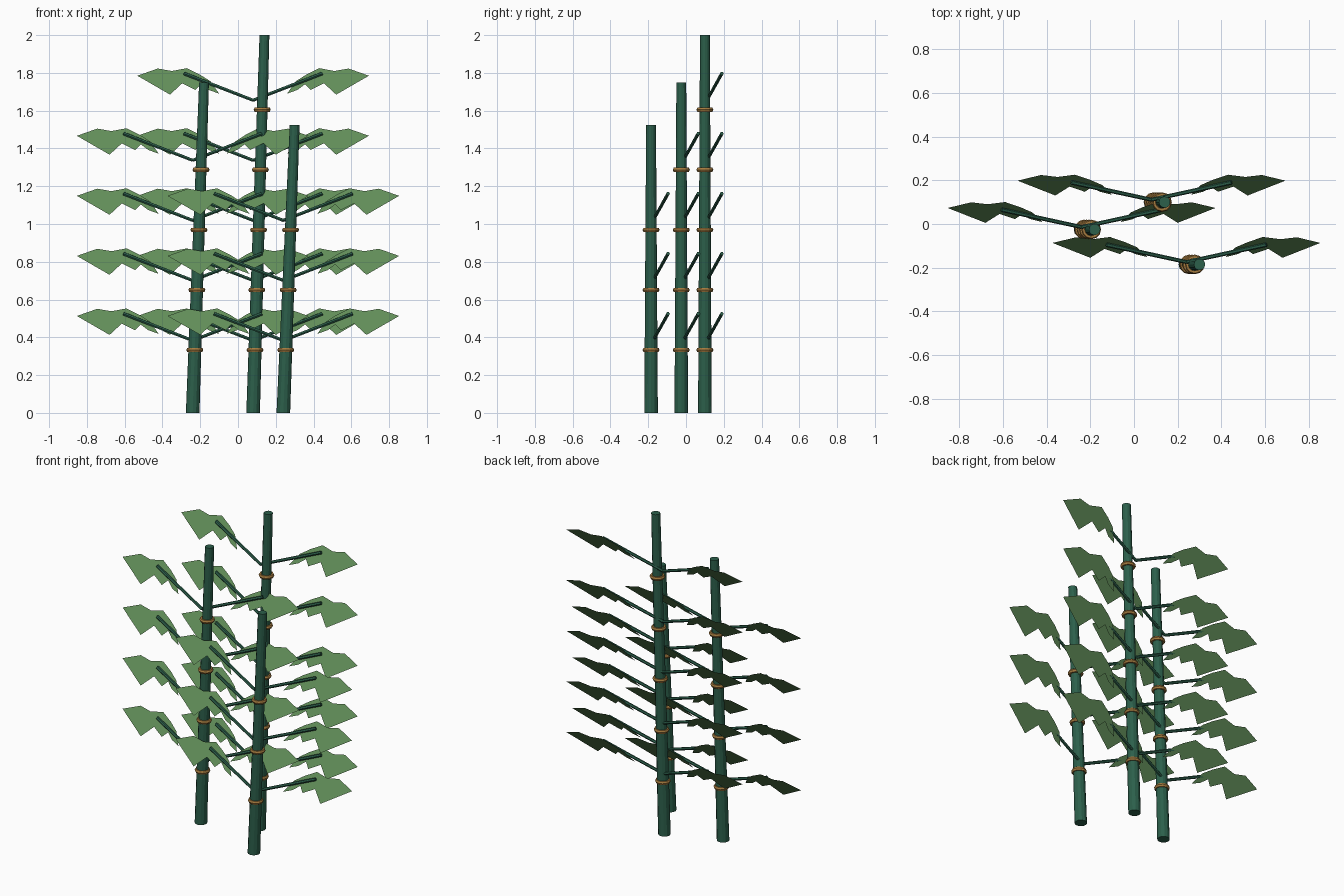
import bpy, bmesh
from mathutils import Vector, Matrix
from math import cos, sin, tau

if "Cube" in bpy.data.objects:
    bpy.data.objects.remove(bpy.data.objects["Cube"])


def material(name, rgb):
    m = bpy.data.materials.new(name)
    m.diffuse_color = (*rgb, 1)
    m.use_nodes = True
    m.node_tree.nodes["Principled BSDF"].inputs["Base Color"].default_value = m.diffuse_color
    return m


STALK = material("stalk_green", (0.025, 0.115, 0.07))
LEAF = material("leaf_green", (0.12, 0.27, 0.10))
ROPE = material("rope_ochre", (0.38, 0.20, 0.05))


def finish(bm, name, mat, recalc=True):
    if recalc:
        bmesh.ops.recalc_face_normals(bm, faces=bm.faces)
    me = bpy.data.meshes.new(name)
    bm.to_mesh(me)
    bm.free()
    me.materials.append(mat)
    ob = bpy.data.objects.new(name, me)
    bpy.context.collection.objects.link(ob)
    return ob


def rod(name, a, b, r1, r2, sides, mat, level=False):
    """Tapered rod from a to b; level keeps the end caps horizontal."""
    a, b = Vector(a), Vector(b)
    d = b - a
    rot = Matrix() if level else d.to_track_quat('Z', 'Y').to_matrix().to_4x4()
    bm = bmesh.new()
    loops = []
    for c, r in ((a, r1), (b, r2)):
        loops.append([bm.verts.new(c + rot @ Vector((r * cos(tau * i / sides), r * sin(tau * i / sides), 0)))
                      for i in range(sides)])
    for i in range(sides):
        j = (i + 1) % sides
        bm.faces.new((loops[0][i], loops[0][j], loops[1][j], loops[1][i]))
    bm.faces.new(loops[0])
    bm.faces.new(loops[1])
    return finish(bm, name, mat)


def ring(name, centre, major, minor, mat, n=12, m=6):
    bm = bmesh.new()
    v = [[bm.verts.new((centre[0] + (major + minor * cos(tau * k / m)) * cos(tau * i / n),
                        centre[1] + (major + minor * cos(tau * k / m)) * sin(tau * i / n),
                        centre[2] + 1.25 * minor * sin(tau * k / m)))
          for k in range(m)] for i in range(n)]
    for i in range(n):
        for k in range(m):
            i2, k2 = (i + 1) % n, (k + 1) % m
            bm.faces.new((v[i][k], v[i2][k], v[i2][k2], v[i][k2]))
    return finish(bm, name, mat)


# jagged leaf outline: distance out from the stalk, height above the fork
OUTLINE = [(.18, .035), (.225, .10), (.28, .135), (.35, .17), (.43, .155), (.505, .168),
           (.613, .13), (.44, .03), (.375, .09), (.305, .055), (.275, .085), (.235, .055)]


def leaf(name, fork, side):
    bm = bmesh.new()
    vs = [bm.verts.new((fork[0] + side * u, fork[1] + 0.005 + 0.68 * h, fork[2] + h)) for u, h in OUTLINE]
    f = bm.faces.new(vs)
    f.normal_update()
    if f.normal.y > 0:
        f.normal_flip()
    bmesh.ops.triangulate(bm, faces=bm.faces)
    return finish(bm, name, LEAF, recalc=False)


# stalks: base x, base y, height, number of joints
for label, x, y, height, joints in (("back", .08, .10, 2.0, 5),
                                    ("left", -.24, -.025, 1.75, 4),
                                    ("right", .24, -.185, 1.525, 3)):
    lean = .06
    rod(f"{label}_stalk", (x, y, 0), (x + lean, y, height), .036, .026, 12, STALK, level=True)
    for j in range(joints):
        z = .333 + .318 * j
        # rope band around the leaning stalk
        ring(f"{label}_band_{j}", (x + lean * z / height, y, z), .035, .010, ROPE)
        # forked branch with a leaf on each side
        fork = (x, y + .005, z + .05)
        for side, s in ((-1, "left"), (1, "right")):
            tip = (x + side * .366, fork[1] + .085, fork[2] + .142)
            rod(f"{label}_branch_{s}_{j}", (x, fork[1] + .006, fork[2]), tip, .009, .010, 6, STALK)
            leaf(f"{label}_leaf_{s}_{j}", fork, side)
